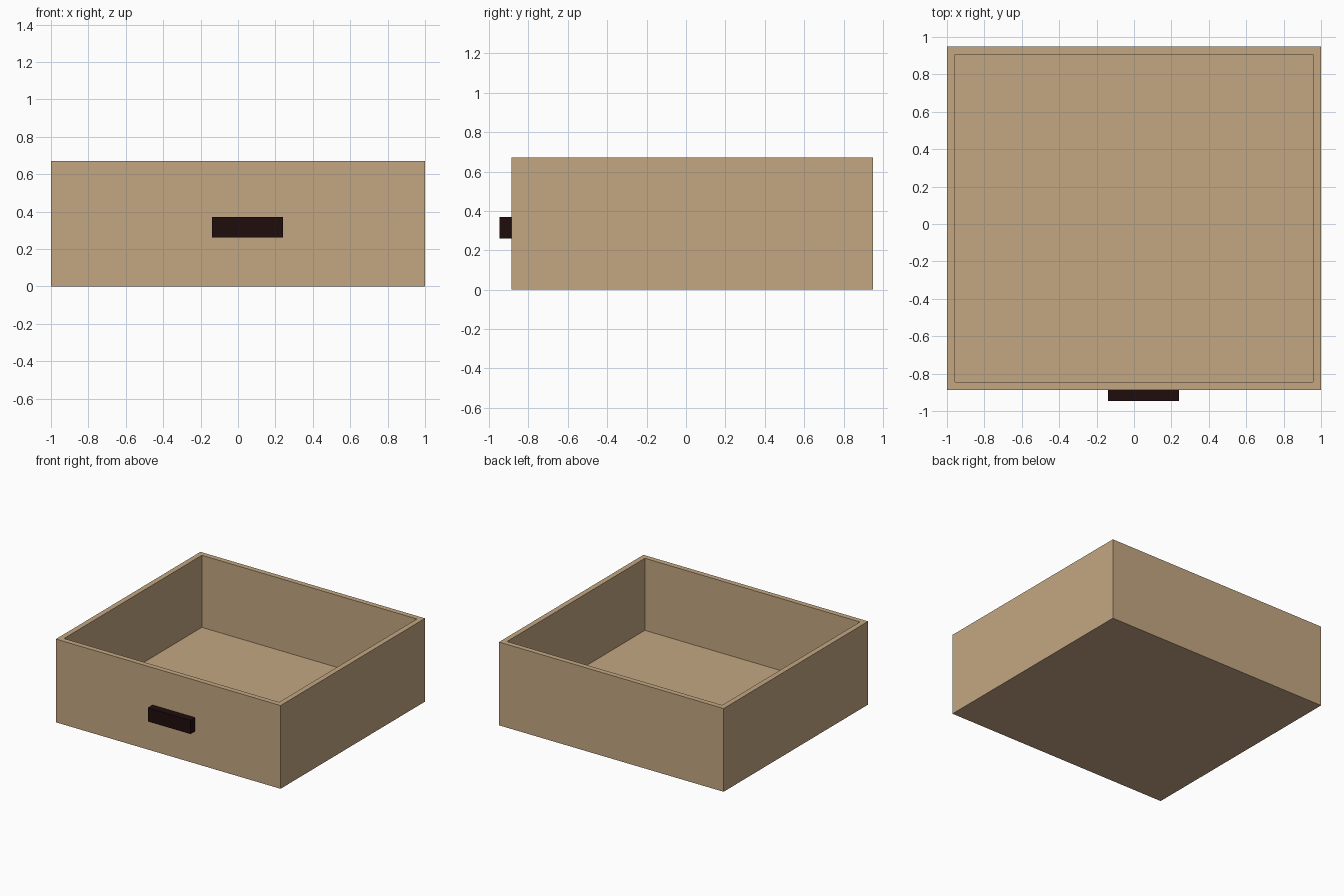
import bpy, bmesh
from mathutils import Vector

if "Cube" in bpy.data.objects:
    bpy.data.objects.remove(bpy.data.objects["Cube"])


def material(name, rgb):
    m = bpy.data.materials.new(name)
    m.diffuse_color = (*rgb, 1.0)
    m.use_nodes = True
    m.node_tree.nodes["Principled BSDF"].inputs["Base Color"].default_value = m.diffuse_color
    return m


def box(name, lo, hi, mat, edit=None):
    """Axis-aligned box from corner to corner, with an optional bmesh edit."""
    lo, hi = Vector(lo), Vector(hi)
    bm = bmesh.new()
    bmesh.ops.create_cube(bm, size=1)
    for v in bm.verts:
        v.co = (lo + hi) / 2 + v.co * (hi - lo)
    bm.normal_update()
    if edit:
        edit(bm)
    bmesh.ops.recalc_face_normals(bm, faces=bm.faces)
    mesh = bpy.data.meshes.new(name)
    bm.to_mesh(mesh)
    bm.free()
    mesh.materials.append(mat)
    ob = bpy.data.objects.new(name, mesh)
    bpy.context.collection.objects.link(ob)
    return ob


WALL, HEIGHT, FLOOR = 0.06, 0.67, 0.09


def hollow(bm):
    # inset the top to leave a rim, then sink the middle down to the floor
    top = max(bm.faces, key=lambda f: f.calc_center_median().z)
    bmesh.ops.inset_region(bm, faces=[top], thickness=WALL)
    ext = bmesh.ops.extrude_discrete_faces(bm, faces=[top])["faces"][0]
    for v in ext.verts:
        v.co.z = FLOOR


wood = material("light wood", (0.552, 0.386, 0.223))
dark = material("dark brown", (0.0144, 0.004, 0.004))

# open drawer tray
box("drawer_box", (-1, -0.887, 0), (1, 0.95, HEIGHT), wood, hollow)

# pull on the front face, slightly off centre
box("drawer_handle", (-0.14, -0.947, 0.26), (0.24, -0.887, 0.37), dark)
